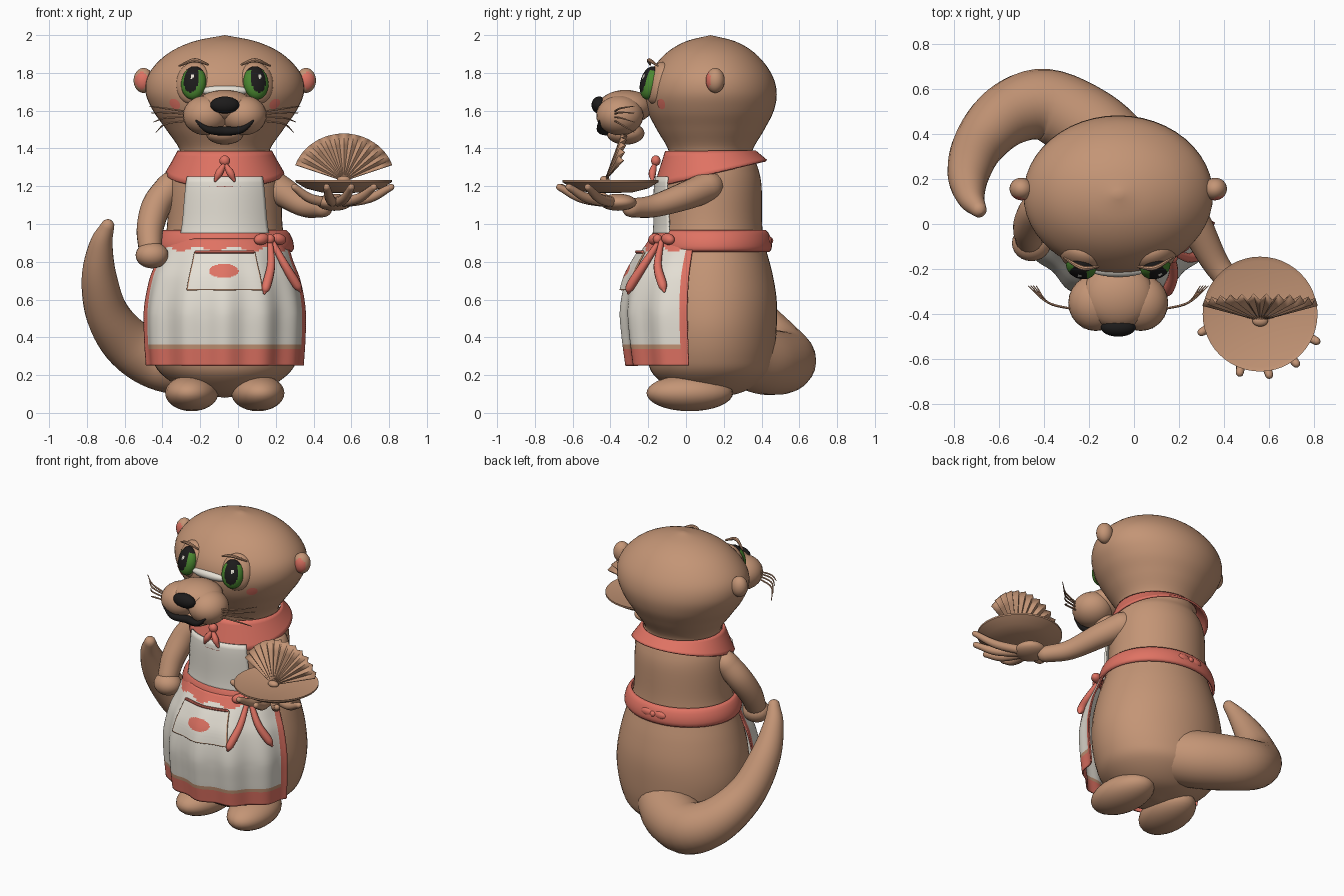
import bpy, bmesh
from math import sin, cos, pi, radians
from mathutils import Vector, Matrix, Euler

cube = bpy.data.objects.get("Cube")
if cube:
    bpy.data.objects.remove(cube)

CX, CY = -0.07, 0.13          # body axis
parts = []


def material(name, r, g, b):
    m = bpy.data.materials.new(name)
    m.use_nodes = True
    m.diffuse_color = (r, g, b, 1)
    bsdf = next(n for n in m.node_tree.nodes if n.type == 'BSDF_PRINCIPLED')
    bsdf.inputs["Base Color"].default_value = (r, g, b, 1)
    return m


FUR = material("fur_brown", 0.55, 0.30, 0.18)
RED = material("coral_red", 0.74, 0.17, 0.125)
WHITE = material("cloth_white", 0.78, 0.74, 0.66)
BLACK = material("black", 0.012, 0.011, 0.011)
GREEN = material("eye_green", 0.07, 0.25, 0.03)


def finish(name, bm, mats, solid=0):
    bmesh.ops.recalc_face_normals(bm, faces=bm.faces)
    mesh = bpy.data.meshes.new(name)
    bm.to_mesh(mesh)
    bm.free()
    for m in mats:
        mesh.materials.append(m)
    ob = bpy.data.objects.new(name, mesh)
    bpy.context.scene.collection.objects.link(ob)
    if solid:
        mod = ob.modifiers.new("thickness", 'SOLIDIFY')
        mod.thickness = solid
        mod.offset = 0
    parts.append(ob)
    return ob


def ball(name, loc, size, mats, rot=(0, 0, 0), rule=None, n=24):
    bm = bmesh.new()
    bmesh.ops.create_uvsphere(bm, u_segments=n, v_segments=n * 2 // 3, radius=1)
    if rule:
        for f in bm.faces:
            f.material_index = rule(f.calc_center_median())
    bm.transform(Matrix.LocRotScale(Vector(loc), Euler(rot), Vector(size)))
    return finish(name, bm, mats)


def surface(name, fn, u, v, nu, nv, mats, rule=None, solid=0):
    """Grid of points fn(u, v); rule(u, v) picks the material of each face."""
    bm = bmesh.new()
    us = [u[0] + (u[1] - u[0]) * i / nu for i in range(nu + 1)]
    vs = [v[0] + (v[1] - v[0]) * j / nv for j in range(nv + 1)]
    grid = [[bm.verts.new(fn(a, b)) for b in vs] for a in us]
    for i in range(nu):
        for j in range(nv):
            f = bm.faces.new((grid[i][j], grid[i + 1][j], grid[i + 1][j + 1], grid[i][j + 1]))
            if rule:
                f.material_index = rule((us[i] + us[i + 1]) / 2, (vs[j] + vs[j + 1]) / 2)
    bmesh.ops.remove_doubles(bm, verts=bm.verts, dist=1e-5)
    return finish(name, bm, mats, solid)


def spline(pts, n=6):
    """Smooth curve through points of any dimension."""
    p = [Vector(q) for q in pts]
    p = [p[0] * 2 - p[1]] + p + [p[-1] * 2 - p[-2]]
    out = []
    for a, b, c, d in zip(p, p[1:], p[2:], p[3:]):
        for k in range(n):
            t = k / n
            out.append((b * 2 + (c - a) * t + (a * 2 - b * 5 + c * 4 - d) * t * t
                        + (b * 3 - a - c * 3 + d) * t ** 3) / 2)
    return out + [p[-2]]


def tube(name, pts, mat, sides=14):
    """Round-ended sweep through points (x, y, z, radius)."""
    path = [(q.to_3d() if len(q) == 3 else Vector(q[:3]), q[3]) for q in spline(pts)]
    d0 = (path[0][0] - path[1][0]).normalized()
    d1 = (path[-1][0] - path[-2][0]).normalized()
    caps = [radians(d) for d in (30, 60, 89)]
    head = [(path[0][0] + d0 * path[0][1] * sin(c), path[0][1] * cos(c)) for c in reversed(caps)]
    tail = [(path[-1][0] + d1 * path[-1][1] * sin(c), path[-1][1] * cos(c)) for c in caps]
    path = head + path + tail
    bm = bmesh.new()
    rings, side = [], d0.orthogonal()
    for i, (c, r) in enumerate(path):
        d = (path[min(i + 1, len(path) - 1)][0] - path[max(i - 1, 0)][0]).normalized()
        side = (side - d * side.dot(d)).normalized()
        up = d.cross(side)
        rings.append([bm.verts.new(c + (side * cos(2 * pi * k / sides) + up * sin(2 * pi * k / sides)) * r)
                      for k in range(sides)])
    for a, b in zip(rings, rings[1:]):
        for k in range(sides):
            m = (k + 1) % sides
            bm.faces.new((a[k], a[m], b[m], b[k]))
    bm.faces.new(rings[0])
    bm.faces.new(rings[-1])
    return finish(name, bm, [mat])


def around(a, z, rx, ry):
    return Vector((CX + rx * sin(a), CY - ry * cos(a), z))


def sampler(pts):
    """Radii (rx, ry) of a profile of (z, rx, ry) at any height."""
    dense = spline(pts)

    def at(z):
        for p, q in zip(dense, dense[1:]):
            if z <= q[0]:
                break
        t = max(0, min(1, (z - p[0]) / (q[0] - p[0])))
        return p[1] + (q[1] - p[1]) * t, p[2] + (q[2] - p[2]) * t
    return dense, at


# Body and head
body_line, body_r = sampler([
    (.08, 0, 0), (.11, .18, .17), (.2, .33, .3), (.3, .39, .335), (.45, .42, .35), (.6, .41, .35),
    (.75, .375, .325), (.9, .325, .285), (1.0, .305, .273), (1.2, .3, .27), (1.3, .28, .25),
    (1.38, .235, .22), (1.5, .31, .285), (1.6, .38, .335), (1.7, .42, .35), (1.8, .4, .32),
    (1.9, .305, .24), (1.965, .17, .135), (2.0, 0, 0)])
surface("body", lambda a, i: around(a, *body_line[round(i)]), (0, 2 * pi), (0, len(body_line) - 1),
        48, len(body_line) - 1, [FUR])


def on_body(a, z, off):
    rx, ry = body_r(z)
    return around(a, z, rx + off, ry + off)


# Apron: pleated skirt, pocket, bib, belt and collar
_, skirt_r = sampler([(.25, .435, .435), (.4, .445, .455), (.55, .445, .465), (.7, .415, .44),
                      (.8, .375, .395), (.92, .335, .32)])


def on_skirt(a, z, off=0):
    rx, ry = skirt_r(z)
    fold = off + .012 * cos(13 * a) * min(1, (.92 - z) * 2.5)
    return around(a, z, rx + fold, ry + fold)


def skirt_colour(a, z):
    if abs(a) > 1.2 or z < .342 or z > .865 + .012 * sin(11 * a):
        return 1
    return 2 if z < .357 else 0


surface("apron_skirt", on_skirt, (-1.3, 1.3), (.25, .92), 104, 60, [WHITE, RED, FUR], skirt_colour, .008)


def pocket_colour(u, z):
    if ((u + .03) / .42) ** 2 + ((z - .75) / .036) ** 2 < 1:
        return 1
    return 2 if abs(u) > .975 or z < .655 else 0


surface("apron_pocket", lambda u, z: on_skirt(u * (.46 - (z - .65) * .1), z, .018), (-1, 1), (.65, .85),
        60, 40, [WHITE, RED, FUR], pocket_colour, .008)
tube("pocket_trim", [(*on_skirt(a, .852, .025), .009) for a in (-.4, -.2, 0, .2, .4)], RED, 8)
surface("apron_bib", lambda u, z: on_body(u * (.76 - (z - .95) * .3), z, .025), (-1, 1), (.93, 1.25),
        24, 10, [WHITE], None, .01)
surface("belt", lambda a, t: on_body(a, .855 + .11 * t, .012 + .022 * sin(pi * t) ** .5),
        (0, 2 * pi), (0, 1), 48, 8, [RED], None, .01)
surface("collar", lambda a, t: around(a, 1.385 - t * (.12 + .07 * cos(a)), .245 + .065 * t, .235 + .06 * t),
        (0, 2 * pi), (0, 1), 48, 6, [RED], None, .012)

# Neckerchief knot and bows
ball("scarf_knot", (CX, -.16, 1.335), (.028, .025, .028), [RED])
for s in (-1, 1):
    tube("scarf_tail", [(CX, -.165, 1.32, .01), (CX + s * .03, -.178, 1.27, .02),
                        (CX + s * .05, -.178, 1.23, .008)], RED, 10)
    ball("front_bow_loop", (.17 + s * .045, -.13 + s * .035, .92), (.045, .03, .03), [RED], (0, s * .2, .6))
    ball("back_bow_loop", (CX + s * .045, .435, .912), (.045, .02, .026), [RED])
ball("front_bow_knot", (.17, -.15, .92), (.024, .024, .026), [RED])
ball("back_bow_knot", (CX, .44, .912), (.02, .022, .02), [RED])
tube("bow_ribbon_inner", [(.17, -.14, .91, .014), (.175, -.225, .78, .022), (.15, -.295, .67, .024),
                          (.14, -.305, .635, .008)], RED, 10)
tube("bow_ribbon_outer", [(.18, -.13, .91, .014), (.25, -.15, .78, .022), (.31, -.125, .68, .024),
                          (.33, -.115, .645, .008)], RED, 10)

# Tail
tube("tail", [(-.05, .3, .3, .17), (-.2, .43, .27, .175), (-.4, .53, .275, .16), (-.57, .48, .36, .14),
              (-.69, .35, .52, .115), (-.735, .22, .72, .093), (-.725, .12, .89, .062),
              (-.69, .065, .99, .036)], FUR, 24)

# Feet, ears and paired face parts
EYE = (0, -.26, 0)


def eye_colour(c):
    if (c.x - .08) ** 2 + (c.z - .25) ** 2 < .02:
        return 2
    return 1 if c.z > .72 or (c.x / .62) ** 2 + ((c.z - .12) / .8) ** 2 < 1 else 0


for s, side in ((-1, "right"), (1, "left")):
    ball(side + "_foot", (CX + s * .175, .02, .105), (.14, .23, .096), [FUR], (0, 0, s * .1))
    ball(side + "_ear", (CX + s * .43, .155, 1.76), (.053, .05, .066), [FUR, RED], (0, 0, s * .25),
         lambda c: int(c.y < -.72))
    ball(side + "_muzzle", (CX + s * .1, -.35, 1.575), (.122, .125, .105), [FUR])
    ball(side + "_eye_socket", (CX + s * .165, -.145, 1.745), (.098, .06, .115), [FUR], (-.25, 0, s * .35))
    ball(side + "_eye", (CX + s * .165, -.19, 1.747), (.068, .05, .09), [GREEN, BLACK, WHITE],
         (-.25, 0, s * .35), eye_colour, 48)
    tube(side + "_brow", [(CX + s * .09, -.19, 1.845, .006), (CX + s * .16, -.195, 1.867, .011),
                          (CX + s * .24, -.15, 1.838, .005)], FUR, 8)
    surface(side + "_blush", lambda t, b: on_body(s * .72 + .09 * t * cos(b), 1.635 + .028 * t * sin(b), .004),
            (0, 1), (0, 2 * pi), 3, 20, [RED])
    for k, drop in enumerate((.045, .015, -.025, -.07)):
        tip = CX + s * (.4 - .012 * k)
        tube(side + "_whisker", [(CX + s * .19, -.38, 1.575 + drop * .4, .005),
                                 (CX + s * .31, -.35, 1.58 + drop * .7, .005),
                                 (tip, -.275, 1.57 + drop * 1.2, .002)], FUR, 6)

# Central face parts
ball("muzzle_bridge", (CX, -.32, 1.62), (.16, .145, .09), [FUR])
ball("white_bridge", (CX, -.2, 1.705), (.13, .035, .03), [WHITE])
ball("nose", (CX, -.46, 1.63), (.077, .04, .045), [BLACK])
ball("lower_jaw", (CX, -.32, 1.48), (.1, .1, .06), [FUR])
tube("mouth", [(CX + x, y, z, r) for x, y, z, r in (
    (-.15, -.458, 1.545, .006), (-.09, -.455, 1.5, .018), (0, -.425, 1.492, .024),
    (.09, -.455, 1.5, .018), (.15, -.458, 1.545, .006))], BLACK, 10)

# Arms and hands
tube("right_arm", [(-.36, .1, 1.2, .075), (-.43, .06, 1.1, .078), (-.465, -.01, .98, .072),
                   (-.465, -.07, .87, .062)], FUR, 18)
ball("right_hand", (-.455, -.085, .835), (.087, .08, .07), [FUR])
tube("left_arm", [(.19, .12, 1.2, .082), (.27, 0, 1.15, .075), (.36, -.17, 1.095, .06),
                  (.45, -.29, 1.085, .05)], FUR, 18)
ball("left_hand", (.51, -.36, 1.115), (.095, .1, .045), [FUR], (0, 0, -.6))
for x, y in ((.3, -.48), (.47, -.66), (.6, -.67), (.72, -.62), (.81, -.52)):
    tube("left_finger", [(.51, -.36, 1.11, .028), (.51 + (x - .51) * .6, -.36 + (y + .36) * .6, 1.135, .026),
                         (x, y, 1.195, .018)], FUR, 10)

# Tray with a folded fan on it
tray_line = [(0, 1.225), (.235, 1.225), (.255, 1.232), (.255, 1.222), (.2, 1.188), (.12, 1.168), (0, 1.163)]
surface("tray", lambda a, i: (.56 + tray_line[round(i)][0] * cos(a), -.4 + tray_line[round(i)][0] * sin(a),
                              tray_line[round(i)][1]), (0, 2 * pi), (0, 6), 48, 6, [FUR])
STEP = radians(140) / 24


def fan_point(i, t):
    a = radians(20) + i * STEP
    fold = .014 * t * (1 if round(i) % 2 else -1)
    return (.56 + .272 * t * cos(a), -.43 + t * (.07 + .035 * sin(a)) + fold, 1.228 + .25 * t * sin(a))


surface("fan", fan_point, (0, 24), (.03, 1), 24, 4, [FUR], None, .006)
ball("fan_pivot", (.56, -.43, 1.235), (.035, .025, .02), [FUR])

# Shading
bpy.ops.object.select_all(action='DESELECT')
for ob in parts:
    ob.select_set(True)
bpy.context.view_layer.objects.active = parts[0]
bpy.ops.object.shade_smooth_by_angle(angle=radians(40))
